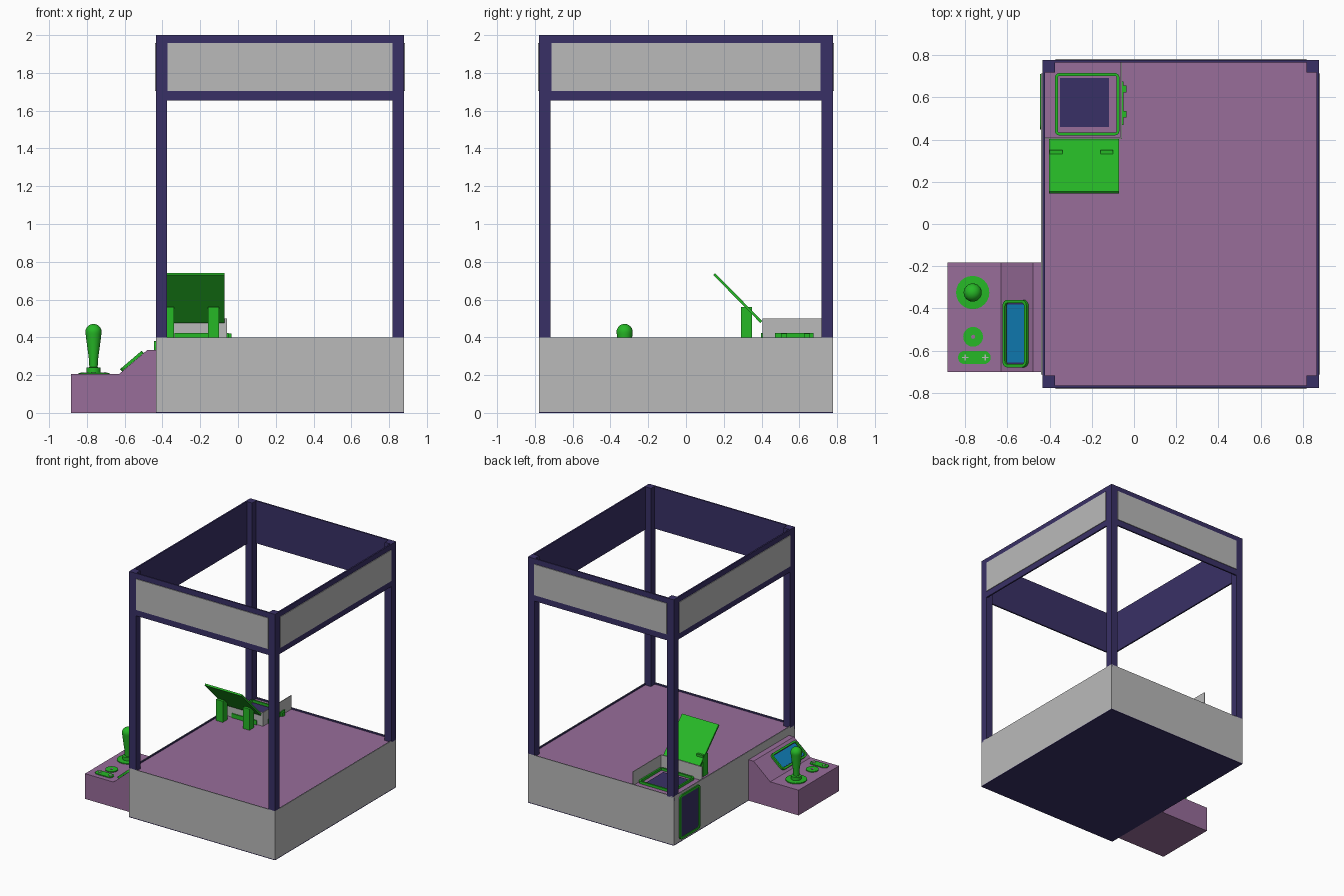
import bpy, bmesh, math
from mathutils import Matrix, Vector

cube = bpy.data.objects.get("Cube")
if cube:
    bpy.data.objects.remove(cube, do_unlink=True)


def material(name, rgb):
    lin = [((c / 255 + 0.055) / 1.055) ** 2.4 for c in rgb] + [1]
    m = bpy.data.materials.new(name)
    m.use_nodes = True
    m.diffuse_color = lin
    m.node_tree.nodes["Principled BSDF"].inputs["Base Color"].default_value = lin
    return m


GREY = material("light grey", (186, 186, 186))
NAVY = material("navy", (57, 48, 102))
PURPLE = material("mauve", (152, 109, 154))
GREEN = material("green", (38, 184, 38))
BLUE = material("screen blue", (17, 130, 188))


def finish(name, bm, mat):
    bmesh.ops.recalc_face_normals(bm, faces=bm.faces)
    me = bpy.data.meshes.new(name)
    bm.to_mesh(me)
    bm.free()
    me.materials.append(mat)
    ob = bpy.data.objects.new(name, me)
    bpy.context.collection.objects.link(ob)
    return ob


def box(name, mat, x, y, z):
    """Box from its (low, high) ranges."""
    bm = bmesh.new()
    bmesh.ops.create_cube(bm, size=1)
    for v in bm.verts:
        v.co = [(lo + hi) / 2 + c * (hi - lo) for c, (lo, hi) in zip(v.co, (x, y, z))]
    return finish(name, bm, mat)


def prism(name, mat, profile, y0, y1):
    """Extrude an x-z profile along y."""
    bm = bmesh.new()
    face = bm.faces.new([bm.verts.new((x, y0, z)) for x, z in profile])
    ext = bmesh.ops.extrude_face_region(bm, geom=[face])
    for v in ext["geom"]:
        if isinstance(v, bmesh.types.BMVert):
            v.co.y = y1
    return finish(name, bm, mat)


def basis(origin, up):
    """Local frame: width along -y, height along up, depth outward."""
    u, v = Vector((0, -1, 0)), Vector(up).normalized()
    return Matrix.Translation(origin) @ Matrix((u, v, u.cross(v))).transposed().to_4x4()


def outline(w, h, r, steps=5):
    pts = []
    for i, (sx, sy) in enumerate(((1, 1), (-1, 1), (-1, -1), (1, -1))):
        for k in range(steps + 1):
            a = math.pi / 2 * (i + k / steps)
            pts.append((sx * (w / 2 - r) + r * math.cos(a), sy * (h / 2 - r) + r * math.sin(a)))
    return pts


def plate(name, mat, m, w, h, r, depth, border=0):
    """Rounded plate, or a rounded ring when a border is given."""
    bm = bmesh.new()
    loops = [outline(w, h, r)]
    if border:
        loops.append(outline(w - 2 * border, h - 2 * border, max(r - border, 0.004)))
    rings = [[[bm.verts.new(m @ Vector((x, y, z))) for x, y in pts] for z in (0, depth)] for pts in loops]
    n = len(loops[0])

    def bridge(a, b):
        for i in range(n):
            j = (i + 1) % n
            bm.faces.new((a[i], a[j], b[j], b[i]))

    for low, high in rings:
        bridge(low, high)
    if border:
        for k in (0, 1):
            bridge(rings[0][k], rings[1][k])
    else:
        for loop in rings[0]:
            bm.faces.new(loop)
    return finish(name, bm, mat)


def lathe(name, mat, at, profile, sides=24):
    bm = bmesh.new()
    vs = [bm.verts.new((r, 0, z)) for r, z in profile]
    edges = [bm.edges.new(p) for p in zip(vs, vs[1:])]
    bmesh.ops.spin(bm, geom=vs + edges, cent=(0, 0, 0), axis=(0, 0, 1),
                   angle=2 * math.pi, steps=sides)
    bmesh.ops.remove_doubles(bm, verts=bm.verts, dist=0.0005)
    bmesh.ops.translate(bm, verts=bm.verts, vec=at)
    ob = finish(name, bm, mat)
    bpy.ops.object.select_all(action='DESELECT')
    ob.select_set(True)
    bpy.context.view_layer.objects.active = ob
    bpy.ops.object.shade_smooth_by_angle(angle=math.radians(40))
    return ob


# Cabinet extents
L, R, F, B = -0.435, 0.878, -0.778, 0.778
POST, FLOOR = 0.06, 0.388

# Base with a thin rim around the play floor
box("base_underside", NAVY, (L, R), (F, B), (0, 0.006))
box("play_floor", PURPLE, (L + 0.006, R - 0.006), (F + 0.006, B - 0.006), (0.36, FLOOR))
for name, x, y in (("front", (L, R), (F, F + 0.005)), ("back", (L, R), (B - 0.005, B)),
                   ("right", (L, L + 0.005), (F, B)), ("left", (R - 0.005, R), (F, B))):
    box("base_wall_" + name, GREY, x, y, (0.006, 0.4))
for name, x, y in (("front", (L, R), (F + 0.005, F + 0.009)), ("back", (L, R), (B - 0.009, B - 0.005)),
                   ("right", (L + 0.005, L + 0.009), (F, B)), ("left", (R - 0.009, R - 0.005), (F, B))):
    box("floor_trim_" + name, NAVY, x, y, (0.36, 0.399))

# Corner posts
for side, x in (("right", (L, L + POST)), ("left", (R - POST, R))):
    for end, y in (("front", (F, F + POST)), ("back", (B - POST, B))):
        box(f"post_{end}_{side}", NAVY, x, y, (FLOOR, 2.0))

# Header boards with raised sign plates
T, P = 0.012, 0.005
for name, y, s in (("front", F, -1), ("back", B, 1)):
    box("header_" + name, NAVY, (L, R), sorted((y, y - s * T)), (1.655, 2.0))
    box("sign_" + name, GREY, (L + 0.063, R - 0.06), sorted((y, y + s * P)), (1.705, 1.957))
for name, x, s in (("right", L, -1), ("left", R, 1)):
    box("header_" + name, NAVY, sorted((x, x - s * T)), (F, B), (1.655, 2.0))
    box("sign_" + name, GREY, sorted((x, x + s * P)), (F + 0.065, B - 0.065), (1.705, 1.957))

# Prize chute: opening, rim and low guard walls
chute = basis((-0.222, 0.568, FLOOR), (1, 0, 0))
plate("chute_rim", GREEN, chute, 0.295, 0.305, 0.02, 0.02, 0.013)
box("chute_opening", NAVY, (-0.35, -0.118), (0.46, 0.692), (FLOOR, FLOOR + 0.005))
box("chute_wall_front", GREY, (-0.43, -0.058), (0.404, 0.41), (FLOOR, 0.5))
box("chute_wall_side", GREY, (-0.064, -0.058), (0.404, 0.772), (FLOOR, 0.5))
box("chute_bracket_front", GREEN, (-0.335, -0.11), (0.396, 0.404), (FLOOR, 0.422))
box("chute_bracket_side", GREEN, (-0.058, -0.05), (0.47, 0.675), (FLOOR, 0.422))
for i, y in enumerate((0.52, 0.64)):
    box(f"chute_bracket_foot_{i + 1}", GREEN, (-0.058, -0.035), (y - 0.016, y + 0.016), (FLOOR, 0.42))

# Tilted board on two legs
for name, x in (("right", -0.40), ("left", -0.16)):
    box("board_leg_" + name, GREEN, (x, x + 0.06), (0.29, 0.35), (FLOOR, 0.56))
board = box("tilted_board", GREEN, (-0.165, 0.165), (-0.178, 0.178), (-0.007, 0.007))
board.location = (-0.237, 0.274, 0.608)
board.rotation_euler.x = -math.radians(45.5)

# Prize door on the side of the base
door = basis((L, 0.58, 0.2), (0, 0, 1))
plate("prize_door_frame", GREEN, door, 0.265, 0.36, 0.03, 0.01, 0.018)
plate("prize_door", NAVY, door, 0.235, 0.33, 0.02, 0.005)

# Control console with a sloped screen
prism("control_console", PURPLE, [(-0.885, 0), (L, 0), (L, 0.333), (-0.48, 0.333),
                                  (-0.63, 0.205), (-0.885, 0.205)], -0.703, -0.183)
screen = basis((-0.557, -0.52, 0.268), (0.15, 0, 0.128))
plate("screen_frame", GREEN, screen, 0.32, 0.15, 0.03, 0.016, 0.015)
plate("screen_bezel", NAVY, screen, 0.30, 0.13, 0.02, 0.004)
plate("screen", BLUE, screen, 0.275, 0.11, 0.008, 0.007)

# Joystick
lathe("joystick", GREEN, (-0.765, -0.325, 0.2),
      [(0, 0), (0.079, 0), (0.079, 0.012), (0.038, 0.014), (0.038, 0.04), (0.022, 0.042),
       (0.025, 0.09), (0.04, 0.2)]
      + [(0.043 * math.cos(math.radians(a)), 0.228 + 0.043 * math.sin(math.radians(a)))
         for a in range(-15, 91, 15)])

# Round button and pill-shaped button pad
lathe("round_button", GREEN, (-0.763, -0.535, 0.2), [(0, 0), (0.047, 0), (0.047, 0.012), (0, 0.012)])
lathe("button_dot", PURPLE, (-0.763, -0.535, 0.21), [(0, 0), (0.01, 0), (0.01, 0.005), (0, 0.005)], 12)
plate("button_pad", GREEN, basis((-0.757, -0.633, 0.2), (1, 0, 0)), 0.062, 0.155, 0.03, 0.012)
for i, x in enumerate((-0.8, -0.705)):
    box(f"pad_mark_{i + 1}_across", GREY, (x - 0.015, x + 0.015), (-0.636, -0.63), (0.21, 0.215))
    box(f"pad_mark_{i + 1}_along", GREY, (x - 0.003, x + 0.003), (-0.648, -0.618), (0.21, 0.2155))
